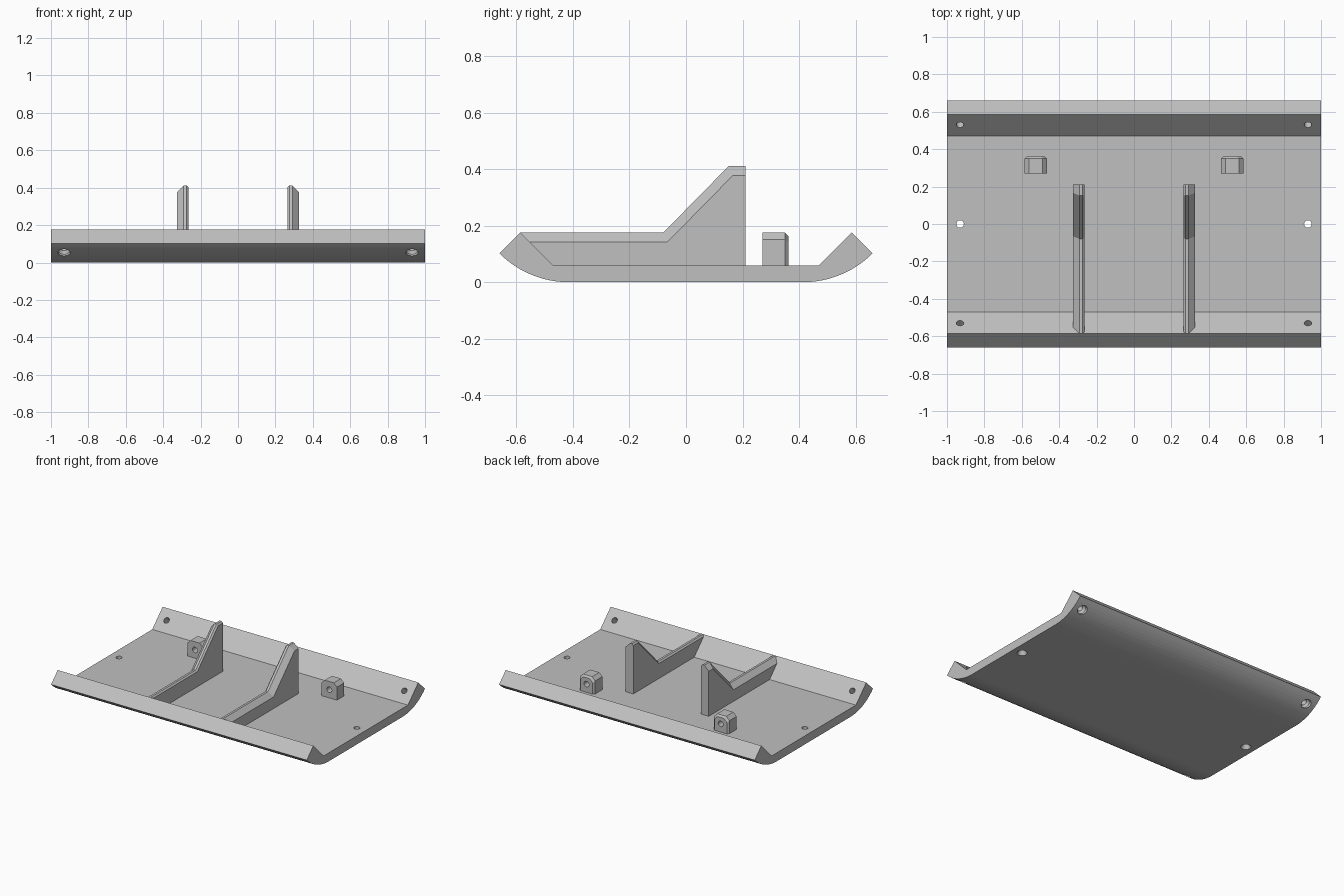
import bpy
import bmesh
from math import sin, cos, radians
from mathutils import Vector

if "Cube" in bpy.data.objects:
    bpy.data.objects.remove(bpy.data.objects["Cube"])

grey = bpy.data.materials.new("light grey")
grey.use_nodes = True
grey.diffuse_color = (0.53, 0.53, 0.53, 1)
grey.node_tree.nodes["Principled BSDF"].inputs["Base Color"].default_value = grey.diffuse_color


def loft(name, rings):
    """Closed solid through matching rings of points."""
    bm = bmesh.new()
    loops = [[bm.verts.new(p) for p in ring] for ring in rings]
    n = len(loops[0])
    for a, b in zip(loops, loops[1:]):
        for i in range(n):
            j = (i + 1) % n
            bm.faces.new((a[i], a[j], b[j], b[i]))
    bm.faces.new(loops[0])
    bm.faces.new(loops[-1])
    bmesh.ops.recalc_face_normals(bm, faces=bm.faces)
    mesh = bpy.data.meshes.new(name)
    bm.to_mesh(mesh)
    bm.free()
    obj = bpy.data.objects.new(name, mesh)
    bpy.context.collection.objects.link(obj)
    mesh.materials.append(grey)
    return obj


def hole_cutter(origin, axis, steps):
    """Turned cutter: steps are (distance along axis, radius)."""
    axis = Vector(axis).normalized()
    side = Vector((1, 0, 0))
    up = axis.cross(side)
    rings = []
    for d, r in steps:
        centre = Vector(origin) + axis * d
        rings.append([centre + r * (cos(t) * side + sin(t) * up)
                      for t in (radians(15 * i) for i in range(24))])
    return loft("hole_cutter", rings)


def cut(obj, cutters):
    bpy.context.view_layer.objects.active = obj
    for c in cutters:
        c.hide_render = True
        mod = obj.modifiers.new("hole", "BOOLEAN")
        mod.operation = "DIFFERENCE"
        mod.solver = "EXACT"
        mod.object = c
        bpy.ops.object.modifier_apply(modifier=mod.name)
        bpy.data.objects.remove(c)


def smooth(obj):
    bpy.ops.object.select_all(action="DESELECT")
    obj.select_set(True)
    bpy.context.view_layer.objects.active = obj
    bpy.ops.object.shade_smooth_by_angle(angle=radians(25))


# Curved tray: flat floor, rounded underside, angled lips front and back
R, FLAT = 0.35, 0.413
half = [(FLAT + R * sin(a), R - R * cos(a)) for a in (radians(3.75 * i) for i in range(13))]
half += [(0.586, 0.176), (0.47, 0.06)]
profile = half + [(-y, z) for y, z in reversed(half)]
tray = loft("tray", [[(x, y, z) for y, z in profile] for x in (-1, 1)])

# Countersunk screw holes in the floor and both lips
cutters = []
for x in (-0.93, 0.93):
    cutters.append(hole_cutter((x, 0, 0.06), (0, 0, -1),
                               [(-0.05, 0.02), (0.035, 0.02), (0.06, 0.033), (0.1, 0.033)]))
    for s in (-1, 1):
        cutters.append(hole_cutter((x, s * 0.53, 0.12), (0, s, -1),
                                   [(-0.05, 0.02), (0.06, 0.02), (0.075, 0.033), (0.16, 0.033)]))
cut(tray, cutters)
smooth(tray)


# Stepped ribs, wide chamfer on the outer top edge and a small one inside
def rib_ring(x, d):
    return [(x, y, z) for y, z in (
        (-0.586 + d, 0.176 - d), (-0.08 + 0.41 * d, 0.176 - d),
        (0.152 + 0.41 * d, 0.412 - d), (0.21, 0.412 - d),
        (0.21, 0.05), (-0.46, 0.05))]


# Drilled mounting blocks, chamfered on the top sides and around the back
def block_ring(y, inset, s):
    w, h, c = 0.06 - inset, 0.176 - inset, 0.024
    return [(s * 0.525 + x, y, z) for x, z in (
        (-w, 0.05), (w, 0.05), (w, h - c), (w - c, h), (c - w, h), (-w, h - c))]


for s, side in ((1, "left"), (-1, "right")):
    loft(side + "_rib", [rib_ring(s * x, d) for x, d in (
        (0.265, 0.01), (0.275, 0), (0.291, 0), (0.325, 0.034))])
    block = loft(side + "_mounting_block", [block_ring(y, i, s) for y, i in (
        (0.27, 0), (0.35, 0), (0.362, 0.012))])
    cut(block, [hole_cutter((s * 0.525, 0.2, 0.118), (0, 1, 0), [(0, 0.02), (0.25, 0.02)])])
    smooth(block)
